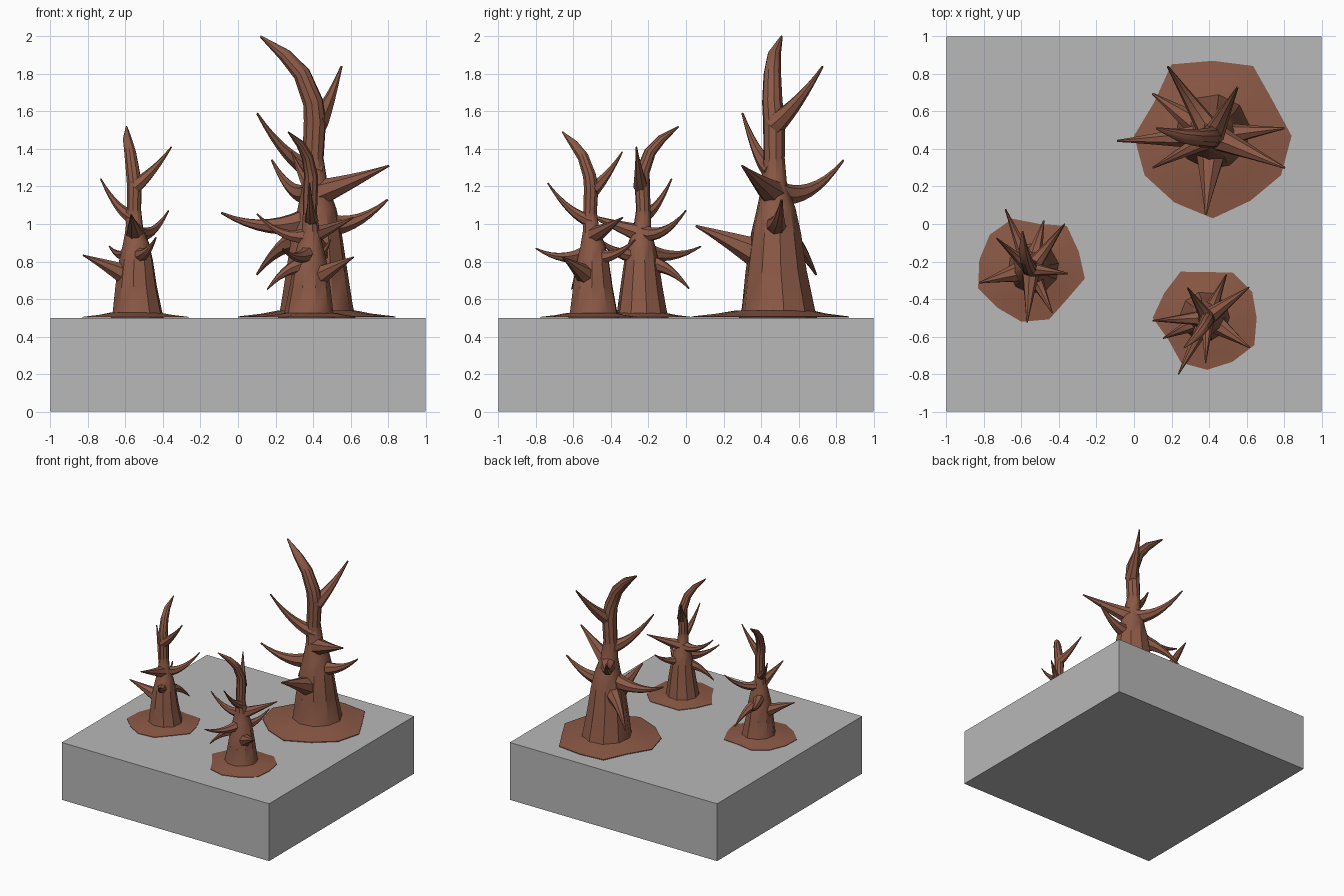
import bpy, bmesh
from math import radians, cos, sin, tau
from mathutils import Vector, Matrix

cube = bpy.data.objects.get("Cube")
if cube:
    bpy.data.objects.remove(cube, do_unlink=True)


def make_material(name, rgb):
    mat = bpy.data.materials.new(name)
    mat.use_nodes = True
    color = (*rgb, 1)
    mat.diffuse_color = color
    bsdf = next(n for n in mat.node_tree.nodes if n.type == 'BSDF_PRINCIPLED')
    bsdf.inputs["Base Color"].default_value = color
    bsdf.inputs["Roughness"].default_value = 0.9
    return mat


stone = make_material("stone_grey", (0.48, 0.48, 0.48))
bark = make_material("bark_brown", (0.26, 0.10, 0.061))


def finish(name, bm, mat, placement=None, smooth=True):
    """Turn a bmesh into a named, coloured object."""
    bmesh.ops.recalc_face_normals(bm, faces=bm.faces)
    mesh = bpy.data.meshes.new(name)
    bm.to_mesh(mesh)
    bm.free()
    mesh.materials.append(mat)
    obj = bpy.data.objects.new(name, mesh)
    bpy.context.collection.objects.link(obj)
    if placement:
        obj.matrix_world = placement
    if smooth:
        bpy.ops.object.select_all(action='DESELECT')
        obj.select_set(True)
        bpy.context.view_layer.objects.active = obj
        bpy.ops.object.shade_smooth_by_angle(angle=radians(35))
    return obj


def loft(bm, rings):
    """Join successive vertex rings with quads and cap both ends."""
    loops = [[bm.verts.new(p) for p in ring] for ring in rings]
    for low, high in zip(loops, loops[1:]):
        for i in range(len(low)):
            j = (i + 1) % len(low)
            bm.faces.new((low[i], low[j], high[j], high[i]))
    bm.faces.new(loops[0][::-1])
    bm.faces.new(loops[-1])


def tube(bm, points, radii, sides):
    """Sweep a tapering round section along a path."""
    rings = []
    direction = points[1] - points[0]
    side = direction.orthogonal().normalized()
    for k, (center, radius) in enumerate(zip(points, radii)):
        ahead = points[min(k + 1, len(points) - 1)]
        behind = points[max(k - 1, 0)]
        direction = (ahead - behind).normalized()
        side = (side - direction * side.dot(direction)).normalized()
        other = direction.cross(side)
        rings.append([center + radius * (side * cos(tau * i / sides) + other * sin(tau * i / sides))
                      for i in range(sides)])
    loft(bm, rings)


# Trunk path: x, y, height, radius
TRUNK = [
    (0, .02, 0, .21), (0, .02, .06, .195), (0, .01, .25, .165), (0, .01, .45, .135),
    (0, .01, .58, .105), (-.01, 0, .7, .07), (-.02, 0, .85, .057), (-.01, 0, 1.05, .06),
    (-.02, -.01, 1.15, .055), (-.08, -.01, 1.3, .047), (-.17, 0, 1.4, .036), (-.3, .04, 1.5, .006),
]

# Branches: direction, reach, root height, elbow height, tip height, root radius
BRANCHES = {
    "crown_fork": (63, .29, 1.03, 1.16, 1.34, .055),
    "high_branch": (208, .36, .78, .88, 1.09, .055),
    "back_branch": (123, .44, .67, .68, .84, .065),
    "long_branch": (336, .42, .66, .73, .81, .07),
    "thin_branch": (183, .51, .54, .49, .56, .07),
    "side_branch": (6, .38, .5, .51, .63, .07),
    "low_branch": (265, .42, .3, .4, .49, .1),
    "drooping_branch": (145, .39, .42, .39, .23, .085),
}

# Outline radii of the root skirt at even angles
SKIRT = (.42, .37, .43, .4, .44, .36, .42, .42, .41, .44, .4, .42)


def add_trunk(prefix, placement):
    bm = bmesh.new()
    tube(bm, [Vector(p[:3]) for p in TRUNK], [p[3] for p in TRUNK], 10)
    finish(prefix + "_trunk", bm, bark, placement)


def add_branch(prefix, name, spec, placement):
    angle, reach, root_z, elbow_z, tip_z, radius = spec
    heading = Vector((cos(radians(angle)), sin(radians(angle)), 0))
    up = Vector((0, 0, 1))
    root = up * root_z
    tip = heading * reach + up * tip_z
    elbow = heading * reach / 2 + up * elbow_z
    control = elbow * 2 - (root + tip) / 2
    steps = 8
    points, radii = [], []
    for k in range(steps + 1):
        t = k / steps
        points.append(root * (1 - t) ** 2 + control * 2 * t * (1 - t) + tip * t * t)
        radii.append(radius * (1 - t) ** 1.1 + .006)
    bm = bmesh.new()
    tube(bm, points, radii, 7)
    finish(f"{prefix}_{name}", bm, bark, placement)


def add_skirt(prefix, placement):
    count = len(SKIRT)

    def ring(height, radius_of):
        return [Vector((radius_of(r) * cos(tau * i / count), radius_of(r) * sin(tau * i / count), height))
                for i, r in enumerate(SKIRT)]

    bm = bmesh.new()
    loft(bm, [ring(.001, lambda r: r), ring(.007, lambda r: r),
              ring(.022, lambda r: r * .7), ring(.04, lambda r: .2)])
    finish(prefix + "_root_skirt", bm, bark, placement)


# Ground block
bm = bmesh.new()
bmesh.ops.create_cube(bm, size=1, matrix=Matrix.Translation((0, 0, .25)) @ Matrix.Diagonal((2, 2, .5, 1)))
finish("ground_block", bm, stone, smooth=False)

# Three dead trees: x, y, turn, scale
TREES = {
    "large_tree": (.42, .47, 0, 1),
    "left_rear_tree": (-.55, -.24, -70, .68),
    "front_tree": (.39, -.5, 60, .66),
}
for prefix, (x, y, turn, scale) in TREES.items():
    placement = (Matrix.Translation((x, y, .5)) @ Matrix.Rotation(radians(turn), 4, 'Z')
                 @ Matrix.Scale(scale, 4))
    add_trunk(prefix, placement)
    add_skirt(prefix, placement)
    for name, spec in BRANCHES.items():
        add_branch(prefix, name, spec, placement)
